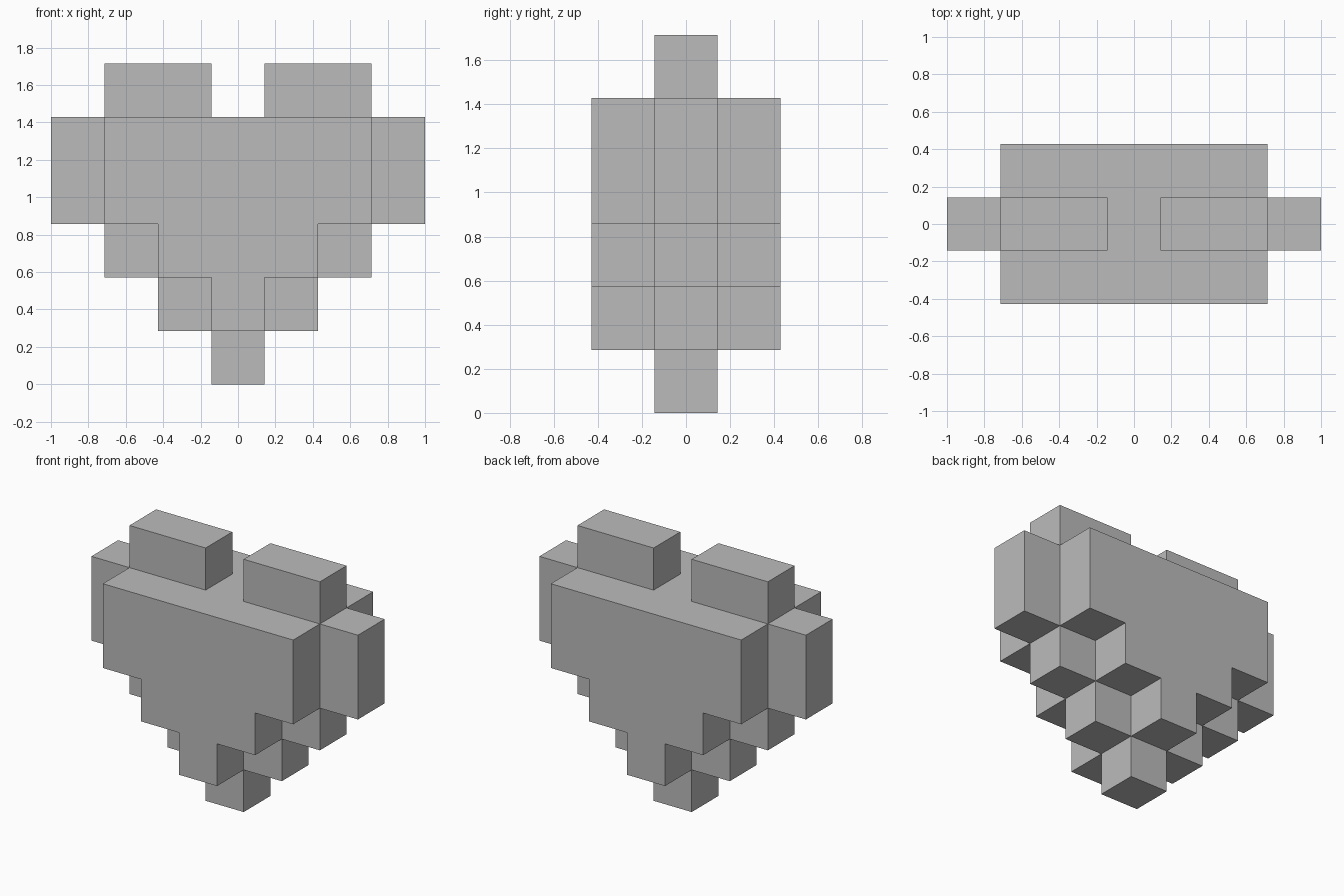
import bpy
import bmesh
import math
from mathutils import Vector

cube = bpy.data.objects.get("Cube")
if cube:
    bpy.data.objects.remove(cube, do_unlink=True)

UNIT = 2 / 7  # edge of one block

# Plain grey for the whole heart
grey = bpy.data.materials.new("plain_grey")
grey.use_nodes = True
colour = (0.5, 0.5, 0.5, 1)
grey.diffuse_color = colour
grey.node_tree.nodes["Principled BSDF"].inputs["Base Color"].default_value = colour

# Blocks per row: half-width of the middle layer, then of the front and back layers
rows = [(0, None), (1, 0), (2, 1), (3, 2), (3, 2)]
blocks = set()
for z, (middle, outer) in enumerate(rows):
    for y, half in ((-1, outer), (0, middle), (1, outer)):
        if half is not None:
            blocks.update((x, y, z) for x in range(-half, half + 1))

# Two top lobes
for side in (-1, 1):
    blocks.update((side * x, 0, len(rows)) for x in (1, 2))


def add_side(bm, block, axis, sign):
    """Add one outward-facing square of a block."""
    normal, u = Vector((0, 0, 0)), Vector((0, 0, 0))
    normal[axis] = sign
    u[(axis + 1) % 3] = 1
    v = normal.cross(u)
    centre = Vector(block) + Vector((0, 0, 0.5)) + normal / 2
    corners = [centre + (a * u + b * v) / 2
               for a, b in ((-1, -1), (1, -1), (1, 1), (-1, 1))]
    bm.faces.new([bm.verts.new(c * UNIT) for c in corners])


# Outer skin only: skip sides shared by two blocks
bm = bmesh.new()
for block in sorted(blocks):
    for axis in range(3):
        for sign in (-1, 1):
            neighbour = list(block)
            neighbour[axis] += sign
            if tuple(neighbour) not in blocks:
                add_side(bm, block, axis, sign)

# Weld the skin and merge flat areas into single faces
bmesh.ops.remove_doubles(bm, verts=bm.verts[:], dist=0.001)
bmesh.ops.dissolve_limit(bm, angle_limit=math.radians(1),
                         verts=bm.verts[:], edges=bm.edges[:])

mesh = bpy.data.meshes.new("block_heart")
bm.to_mesh(mesh)
bm.free()
mesh.materials.append(grey)
heart = bpy.data.objects.new("block_heart", mesh)
bpy.context.collection.objects.link(heart)
